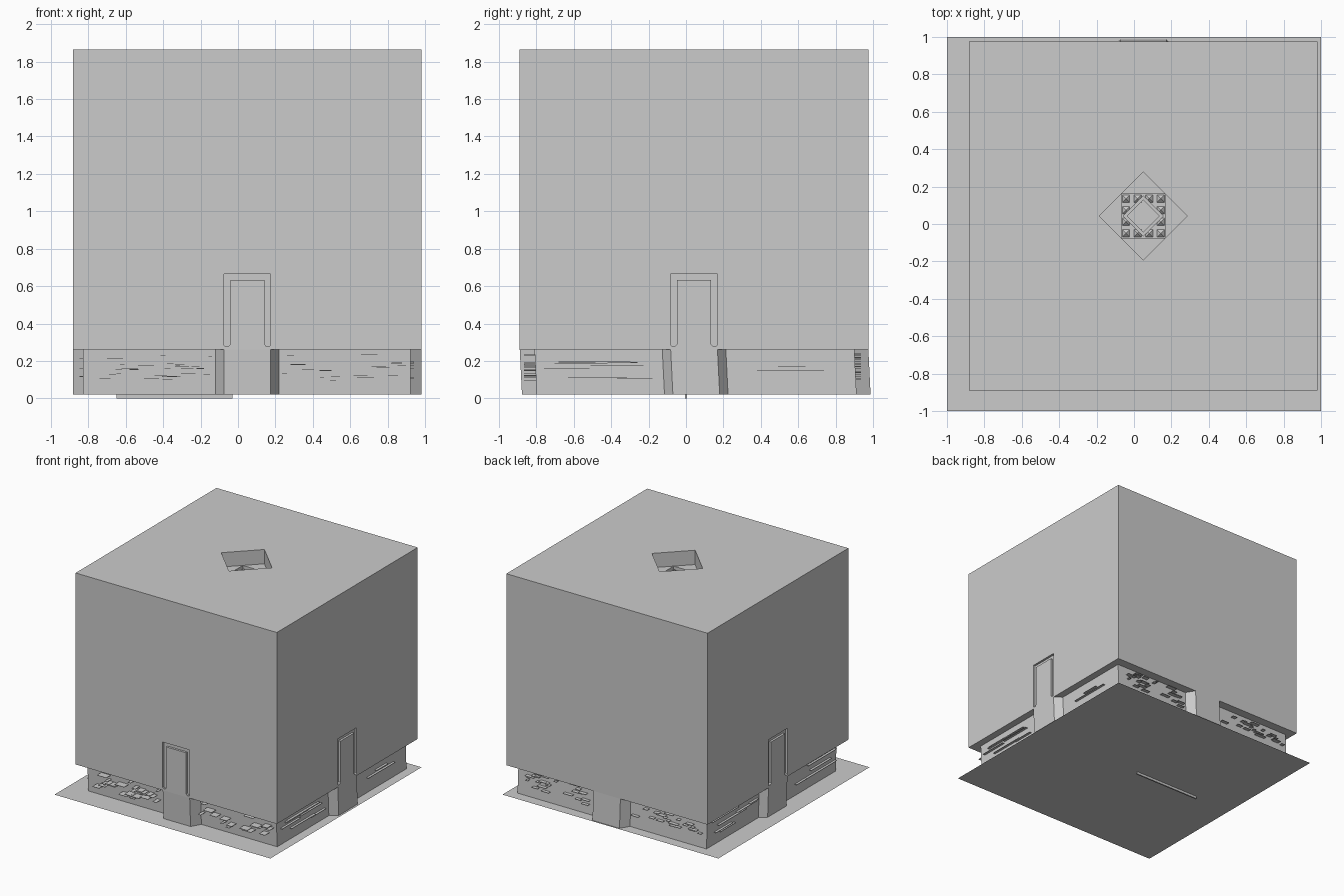
import bpy, bmesh, math, random
from mathutils import Matrix, Vector

if "Cube" in bpy.data.objects:
    bpy.data.objects.remove(bpy.data.objects["Cube"])

random.seed(4)
CX, CY = 0.05, 0.043          # centre of the building
HALF = 0.932                  # half width of the upper block
G, B, T = 0.02, 0.262, 1.865  # ground, underside of block, roof


def finish(name, bm):
    bmesh.ops.recalc_face_normals(bm, faces=bm.faces)
    me = bpy.data.meshes.new(name)
    bm.to_mesh(me)
    bm.free()
    ob = bpy.data.objects.new(name, me)
    bpy.context.collection.objects.link(ob)
    return ob


def prism(name, pts, z0, z1):
    """Extrude a plan outline upwards."""
    bm = bmesh.new()
    f = bm.faces.new([bm.verts.new((x, y, z0)) for x, y in pts])
    r = bmesh.ops.extrude_face_region(bm, geom=[f])
    vs = [g for g in r["geom"] if isinstance(g, bmesh.types.BMVert)]
    bmesh.ops.translate(bm, vec=(0, 0, z1 - z0), verts=vs)
    return finish(name, bm)


def ngon(r, n=4, rot=0.0):
    return [(CX + r * math.cos(rot + i * math.tau / n),
             CY + r * math.sin(rot + i * math.tau / n)) for i in range(n)]


def rect(x0, x1, y0, y1):
    return [(x0, y0), (x1, y0), (x1, y1), (x0, y1)]


def cut(ob, cutter):
    cutter.hide_render = True
    cutter.hide_set(True)
    m = ob.modifiers.new("cut", "BOOLEAN")
    m.operation, m.solver, m.object = "DIFFERENCE", "EXACT", cutter


# Ground sheet and the thin strip beneath it
bm = bmesh.new()
bm.faces.new([bm.verts.new((x, y, G)) for x, y in rect(-1, 1, -1, 1)])
finish("ground_sheet", bm)
prism("under_strip", rect(-0.65, -0.03, -0.006, 0.006), 0, G)

# Recessed base with a splayed bay under each door
outline = []
for i, wall in enumerate((0.853, 0.872, 0.857, 0.878)):   # front, right, back, left
    rot = Matrix.Rotation(i * math.pi / 2, 2)
    corner = ((-0.878, -0.853), (-0.853, -0.872), (-0.872, -0.857), (-0.857, -0.878))[i]
    side = [corner, (-0.17, -wall), (-0.125, -HALF), (0.125, -HALF), (0.17, -wall)]
    outline += [(CX + p.x, CY + p.y) for p in (rot @ Vector(q) for q in side)]
base = prism("recessed_base", outline, G, B)
for v in base.data.vertices:
    if v.co.z < 0.1:
        v.co.y += 0.012

# Upper block
block = prism("main_block", rect(CX - HALF, CX + HALF, CY - HALF, CY + HALF), B, T)

# Door surround grooves on all four sides
leg = [(-0.125, 0.285), (-0.117, 0.277), (-0.102, 0.277), (-0.091, 0.29)]
arch = leg + [(-0.091, 0.633), (0.091, 0.633)] + [(-x, z) for x, z in reversed(leg)]
arch += [(0.125, 0.665), (-0.125, 0.665)]


def surround(name, i, d0, d1):
    bm = bmesh.new()
    f = bm.faces.new([bm.verts.new((x, -HALF + d0, z)) for x, z in arch])
    r = bmesh.ops.extrude_face_region(bm, geom=[f])
    vs = [g for g in r["geom"] if isinstance(g, bmesh.types.BMVert)]
    bmesh.ops.translate(bm, vec=(0, d1 - d0, 0), verts=vs)
    bm.transform(Matrix.Translation((CX, CY, 0)) @ Matrix.Rotation(i * math.pi / 2, 4, "Z"))
    return finish(name, bm)


for i, side in enumerate(("front", "right", "back", "left")):
    cut(block, surround("door_groove_cutter_" + side, i, -0.03, 0.018))

# Roof opening: diamond well, square recess, small diamond recess
cut(block, prism("diamond_cutter", ngon(0.235), 1.745, 2.0))
cut(block, prism("square_cutter", ngon(0.166, 4, math.pi / 4), 1.715, 1.78))
cut(block, prism("inner_diamond_cutter", ngon(0.085), 1.69, 1.76))

# Ornament round the square recess: small pyramids and a diamond rim
bm = bmesh.new()
for ix in range(4):
    for iy in range(4):
        if ix in (0, 3) or iy in (0, 3):
            loc = (CX + (ix - 1.5) * 0.062, CY + (iy - 1.5) * 0.062, 1.724)
            bmesh.ops.create_cone(bm, cap_ends=True, segments=4, radius1=0.028, radius2=0,
                                  depth=0.018, matrix=Matrix.Translation(loc)
                                  @ Matrix.Rotation(math.pi / 4, 4, "Z"))
finish("rosette_studs", bm)
bm = bmesh.new()
rings = [[bm.verts.new((x, y, z)) for x, y in ngon(r)]
         for r, z in ((0.11, 1.714), (0.11, 1.728), (0.085, 1.728), (0.085, 1.714))]
for k in range(4):
    a, b = rings[k], rings[(k + 1) % 4]
    for j in range(4):
        bm.faces.new((a[j], a[(j + 1) % 4], b[(j + 1) % 4], b[j]))
finish("rosette_rim", bm)


# Thin horizontal slivers sticking out of the base walls
def slivers(name, i, wall, out, count, lmin, lmax):
    bm = bmesh.new()
    for _ in range(count):
        half = random.uniform(lmin, lmax) / 2
        c = random.choice((-1, 1)) * random.uniform(0.18 + half, 0.85 - half)
        z = random.uniform(0.09, 0.24)
        mat = (Matrix.Translation((CX, CY, 0)) @ Matrix.Rotation(i * math.pi / 2, 4, "Z")
               @ Matrix.Translation((c, -wall - out / 2 + 0.01, z))
               @ Matrix.Diagonal((2 * half, out + 0.02, 0.003, 1)))
        bmesh.ops.create_cube(bm, size=1, matrix=mat)
    finish(name, bm)


slivers("front_slivers", 0, 0.853, 0.057, 45, 0.02, 0.09)
slivers("back_slivers", 2, 0.857, 0.036, 45, 0.02, 0.09)
slivers("right_slivers", 1, 0.872, 0.02, 10, 0.1, 0.4)
slivers("left_slivers", 3, 0.878, 0.02, 10, 0.1, 0.4)
